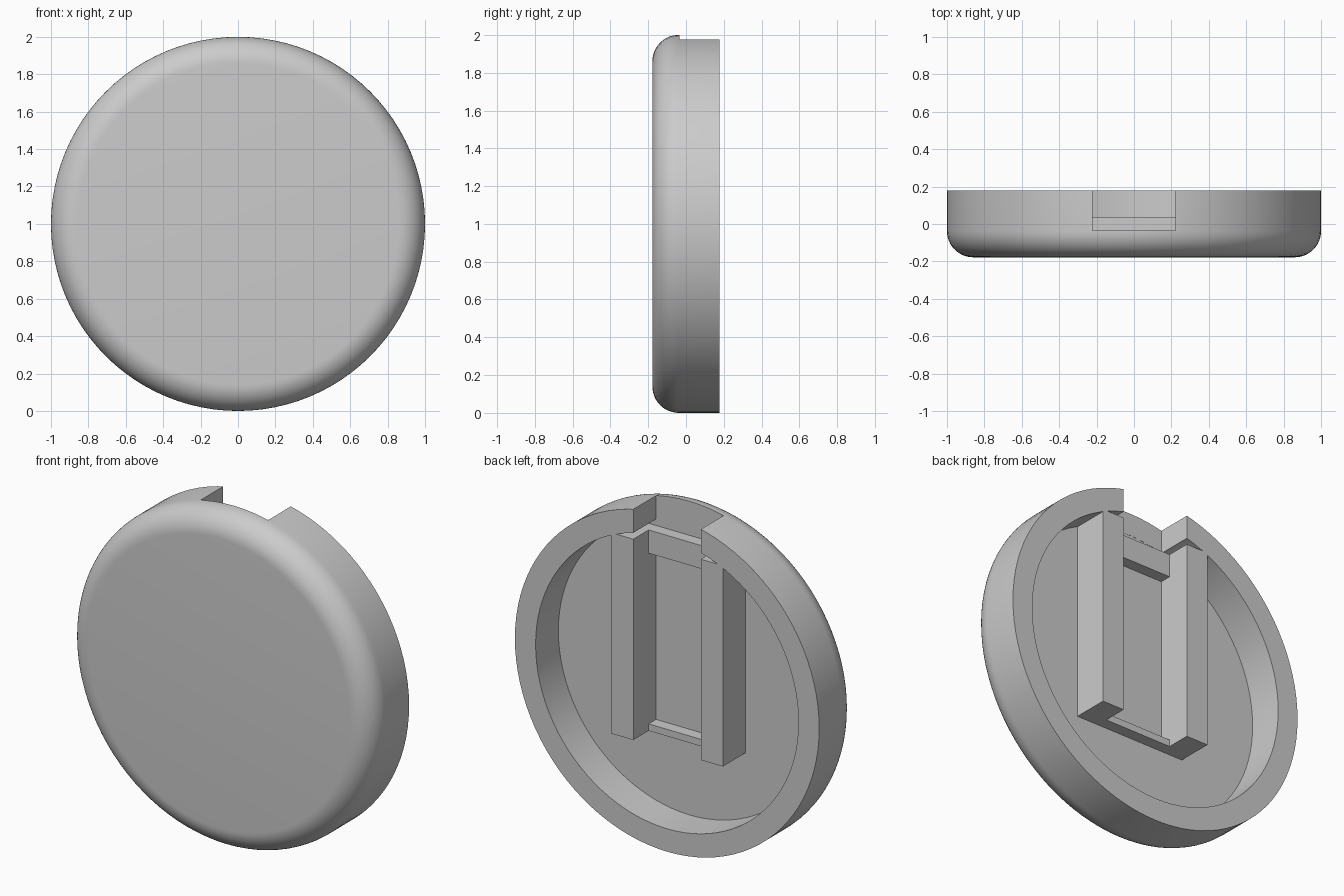
import bpy
import bmesh
import math
from mathutils import Vector

if "Cube" in bpy.data.objects:
    bpy.data.objects.remove(bpy.data.objects["Cube"], do_unlink=True)

BACK, FRONT, FLOOR = 0.178, -0.178, -0.036
INNER_R, FILLET = 0.864, 0.14
SLOT = 0.222       # half width between the rails
RAIL_OUT = 0.367
RAIL_LOW, RAIL_TOP = 0.604, 1.797

grey = bpy.data.materials.new("plain grey")
grey.use_nodes = True
grey.diffuse_color = (0.6, 0.6, 0.6, 1)
grey.node_tree.nodes["Principled BSDF"].inputs["Base Color"].default_value = (0.6, 0.6, 0.6, 1)


def finish(name, bm):
    bmesh.ops.recalc_face_normals(bm, faces=bm.faces)
    mesh = bpy.data.meshes.new(name)
    bm.to_mesh(mesh)
    bm.free()
    mesh.materials.append(grey)
    obj = bpy.data.objects.new(name, mesh)
    bpy.context.collection.objects.link(obj)
    return obj


def box(name, low, high):
    low, high = Vector(low), Vector(high)
    bm = bmesh.new()
    bmesh.ops.create_cube(bm, size=1)
    for v in bm.verts:
        v.co = (low + high) / 2 + v.co * (high - low)
    return finish(name, bm)


# Round cup: profile of (radius, y) turned about the y axis
profile = [(0, FRONT)]
for i in range(13):
    a = math.pi / 2 * i / 12
    profile.append((1 - FILLET + FILLET * math.sin(a), FRONT + FILLET - FILLET * math.cos(a)))
profile += [(1, BACK), (INNER_R, BACK), (INNER_R, FLOOR), (0, FLOOR)]

bm = bmesh.new()
verts = [bm.verts.new((r, y, 1)) for r, y in profile]
edges = [bm.edges.new(pair) for pair in zip(verts, verts[1:])]
bmesh.ops.spin(bm, geom=verts + edges, cent=(0, 0, 1), axis=(0, 1, 0),
               angle=math.tau, steps=96)
bmesh.ops.remove_doubles(bm, verts=bm.verts, dist=1e-4)
# Merge each flat fan into one disc
for y in (FRONT, FLOOR):
    centre = [v for v in bm.verts if (v.co - Vector((0, y, 1))).length < 1e-3]
    bmesh.ops.dissolve_verts(bm, verts=centre)
cup = finish("round_cup", bm)

# Notch through the top of the rim
cutter = box("notch_cutter", (-SLOT, FLOOR + 0.001, 1.7), (SLOT, 0.4, 2.2))
cutter.hide_render = True
cut = cup.modifiers.new("notch", "BOOLEAN")
cut.operation = "DIFFERENCE"
cut.solver = "EXACT"
cut.object = cutter
bpy.ops.object.select_all(action="DESELECT")
bpy.context.view_layer.objects.active = cup
cup.select_set(True)
bpy.ops.object.modifier_apply(modifier=cut.name)
bpy.data.objects.remove(cutter, do_unlink=True)
bpy.ops.object.shade_smooth_by_angle(angle=math.radians(30))

# Two upright rails standing on the floor of the cup
for side, name in ((1, "left_rail"), (-1, "right_rail")):
    xs = sorted((side * SLOT, side * RAIL_OUT))
    box(name, (xs[0], FLOOR - 0.02, RAIL_LOW), (xs[1], BACK, RAIL_TOP))

# Low cross bars between the rails
for name, z0, z1 in (("upper_cross_bar", 1.659, RAIL_TOP),
                     ("lower_cross_bar", RAIL_LOW, 0.645)):
    box(name, (-SLOT, FLOOR - 0.02, z0), (SLOT, 0.034, z1))
